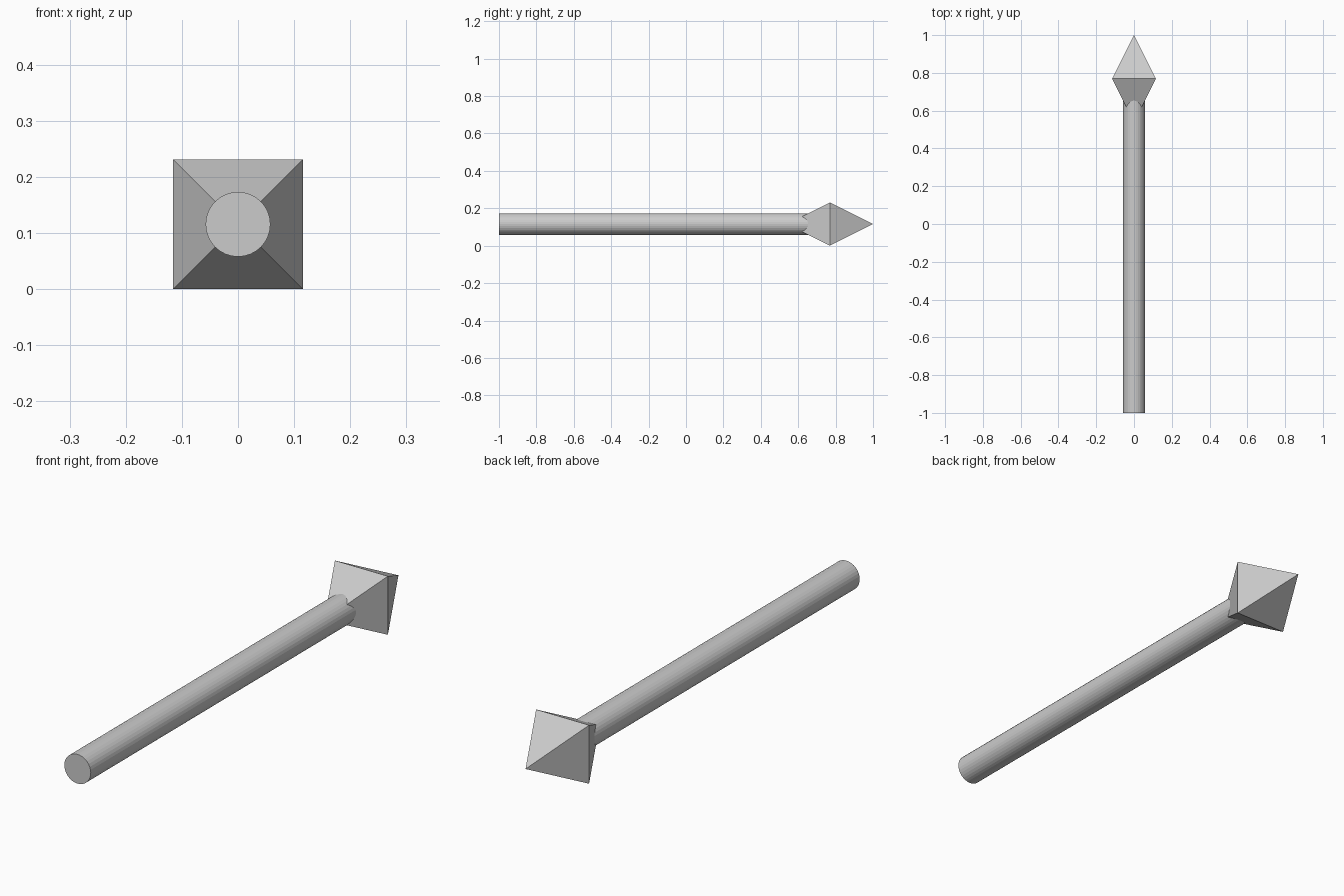
import bpy, bmesh
from math import pi

if "Cube" in bpy.data.objects:
    bpy.data.objects.remove(bpy.data.objects["Cube"])

HALF = 0.1155          # half width of the head, also the axis height
MID, TIP = 0.769, 1.0  # y of the widest square and of the point

# Round shaft along y, its front end hidden inside the head
start, end = -1.0, MID
bpy.ops.mesh.primitive_cylinder_add(
    vertices=32, radius=HALF / 2, depth=end - start,
    location=(0, (start + end) / 2, HALF), rotation=(pi / 2, 0, 0))
bpy.context.object.name = "shaft"

# Head: two square pyramids base to base
bm = bmesh.new()
ring = [bm.verts.new((x * HALF, 0, z * HALF))
        for x, z in ((-1, -1), (1, -1), (1, 1), (-1, 1))]
for y in (TIP - MID, MID - TIP):
    apex = bm.verts.new((0, y, 0))
    for i in range(4):
        bm.faces.new((ring[i], ring[(i + 1) % 4], apex))
bmesh.ops.recalc_face_normals(bm, faces=bm.faces)
mesh = bpy.data.meshes.new("head")
bm.to_mesh(mesh)
bm.free()
head = bpy.data.objects.new("head", mesh)
head.location = (0, MID, HALF)
bpy.context.collection.objects.link(head)
